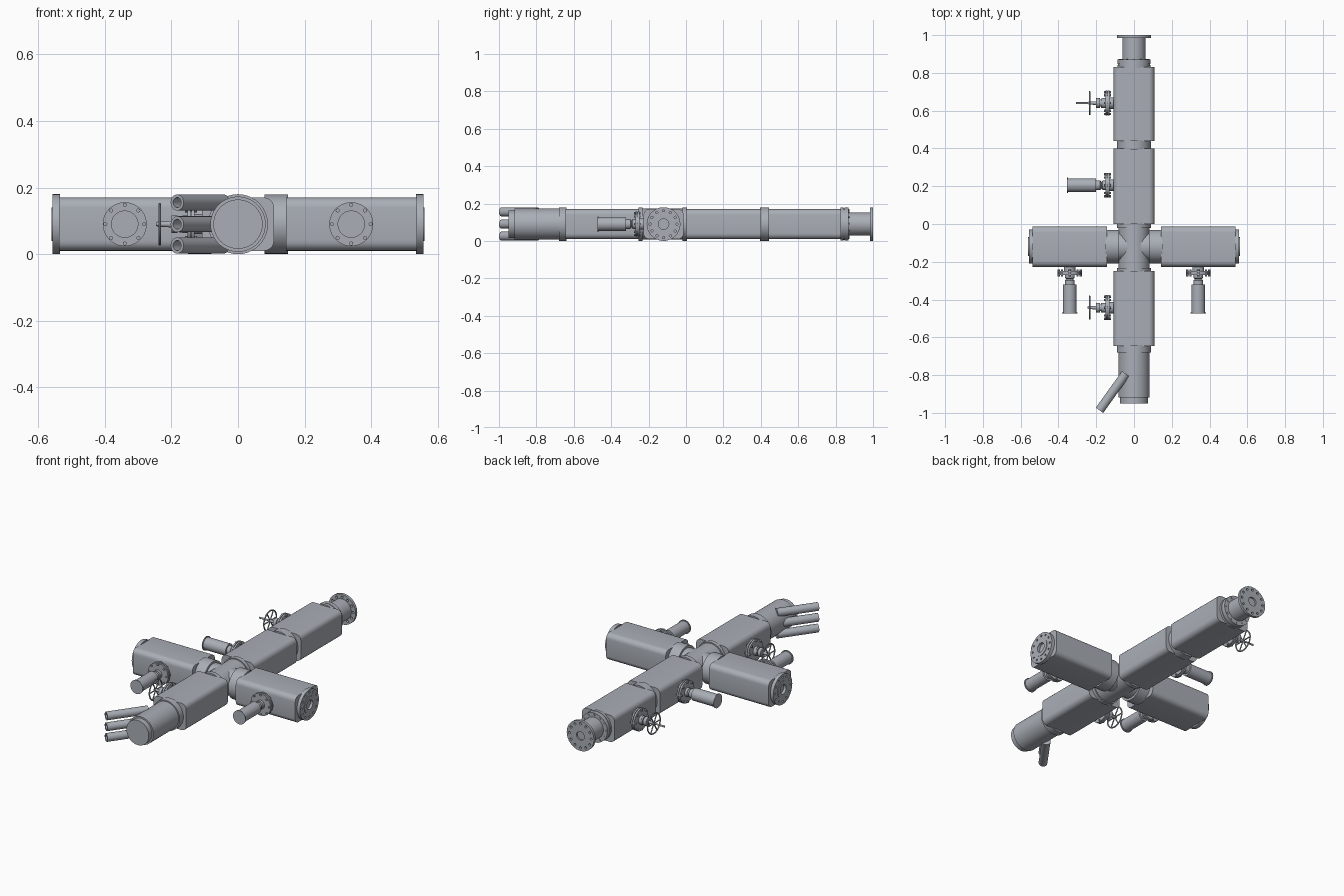
import bpy, bmesh, math
from mathutils import Vector, Matrix

if "Cube" in bpy.data.objects:
    bpy.data.objects.remove(bpy.data.objects["Cube"])

Z = 0.09  # height of every pipe axis
steel = bpy.data.materials.new("dark_steel")
steel.diffuse_color = (0.40, 0.425, 0.47, 1)
steel.use_nodes = True
steel.node_tree.nodes["Principled BSDF"].inputs["Base Color"].default_value = steel.diffuse_color


def finish(name, bm):
    bmesh.ops.remove_doubles(bm, verts=bm.verts, dist=1e-6)
    bmesh.ops.recalc_face_normals(bm, faces=bm.faces)
    me = bpy.data.meshes.new(name)
    bm.to_mesh(me)
    bm.free()
    ob = bpy.data.objects.new(name, me)
    bpy.context.collection.objects.link(ob)
    return ob


def frame(origin, axis):
    # local z runs along the axis
    return Matrix.Translation(origin) @ Vector(axis).to_track_quat('Z', 'Y').to_matrix().to_4x4()


def add_lathe(bm, mat, profile, segs=40):
    # profile points are (distance along axis, radius)
    rings = []
    for t, r in profile:
        rings.append([bm.verts.new(mat @ Vector((r * math.cos(a), r * math.sin(a), t)))
                      for a in (2 * math.pi * i / segs for i in range(segs))])
    for a, b in zip(rings, rings[1:]):
        for i in range(segs):
            j = (i + 1) % segs
            bm.faces.new((a[i], a[j], b[j], b[i]))
    bm.faces.new(rings[0])
    bm.faces.new(rings[-1])


def lathe(name, origin, axis, profile, segs=40):
    bm = bmesh.new()
    add_lathe(bm, frame(origin, axis), profile, segs)
    return finish(name, bm)


def ring_of_rods(name, origin, axis, radius, r, t0, t1, count, segs=10):
    bm = bmesh.new()
    m = frame(origin, axis)
    for i in range(count):
        a = 2 * math.pi * i / count
        off = Matrix.Translation((radius * math.cos(a), radius * math.sin(a), 0))
        add_lathe(bm, m @ off, [(t0, r), (t1, r)], segs)
    return finish(name, bm)


def drill(ob, cutter):
    mod = ob.modifiers.new("holes", 'BOOLEAN')
    mod.operation = 'DIFFERENCE'
    mod.solver = 'EXACT'
    mod.object = cutter
    bpy.context.view_layer.objects.active = ob
    bpy.ops.object.modifier_apply(modifier=mod.name)
    bpy.data.objects.remove(cutter)


def block(name, centre, length, along):
    # valve body: rounded rectangle section, rounded along its length only
    bm = bmesh.new()
    size = (0.216, length, 0.16) if along == 1 else (length, 0.214, 0.16)
    bmesh.ops.create_cube(bm, size=1, matrix=Matrix.Translation(centre) @ Matrix.Diagonal((*size, 1)))
    edges = [e for e in bm.edges if abs((e.verts[0].co - e.verts[1].co)[along]) > 0.1]
    bmesh.ops.bevel(bm, geom=edges, offset=0.03, segments=5, profile=0.5, affect='EDGES')
    return finish(name, bm)


def bonnet(name, origin, axis):
    # round bolted flange on a short neck
    lathe(name + "_bonnet", origin, axis,
          [(-0.01, 0.03), (0.023, 0.03), (0.023, 0.066), (0.032, 0.066), (0.032, 0.06),
           (0.036, 0.06), (0.036, 0.066), (0.045, 0.066), (0.045, 0.026), (0.06, 0.026)])
    ring_of_rods(name + "_bonnet_bolts", origin, axis, 0.058, 0.006, 0.016, 0.052, 8)


def actuator(name, origin, axis):
    bonnet(name, origin, axis)
    lathe(name + "_actuator", origin, axis,
          [(0.045, 0.026), (0.058, 0.026), (0.066, 0.017), (0.072, 0.026), (0.095, 0.026),
           (0.095, 0.036), (0.242, 0.036), (0.242, 0.041), (0.248, 0.041)])


def handwheel(name, origin, axis, stem_end):
    bonnet(name, origin, axis)
    lathe(name + "_stem", origin, axis,
          [(0.045, 0.025), (0.068, 0.025), (0.068, 0.018), (0.074, 0.018), (0.074, 0.026),
           (0.093, 0.026), (0.093, 0.01), (0.118, 0.008), (0.135, 0.008),
           (0.135, 0.005), (stem_end, 0.005)], 24)
    m = frame(Vector(origin) + Vector(axis) * 0.128, axis)
    bpy.ops.mesh.primitive_torus_add(major_radius=0.06, minor_radius=0.004,
                                     major_segments=40, minor_segments=10)
    rim = bpy.context.object
    rim.name = name + "_wheel_rim"
    rim.matrix_world = m
    bm = bmesh.new()
    for i in range(6):
        rot = Matrix.Rotation(math.pi * i / 3, 4, 'Z') @ Matrix.Rotation(math.pi / 2, 4, 'Y')
        add_lathe(bm, m @ rot, [(0.004, 0.0035), (0.06, 0.0035)], 8)
    finish(name + "_wheel_spokes", bm)


# Main line of valve bodies
for nm, y0, y1 in (("upper_body", 0.44, 0.83), ("middle_body", 0.0, 0.40), ("lower_body", -0.645, -0.25)):
    block(nm, (0, (y0 + y1) / 2, Z), y1 - y0, 1)
lathe("body_joint", (0, 0.40, Z), (0, 1, 0), [(-0.005, 0.09), (0.045, 0.09)])

# Cross fitting in the centre: plain run, side collars on narrow necks
lathe("cross_run", (0, -0.25, Z), (0, 1, 0),
      [(-0.005, 0.09), (0.018, 0.09), (0.018, 0.083), (0.23, 0.083), (0.23, 0.09), (0.255, 0.09)])
lathe("cross_branch", (-0.15, -0.12, Z), (1, 0, 0),
      [(0, 0.089), (0.07, 0.089), (0.07, 0.076), (0.23, 0.076), (0.23, 0.089), (0.3, 0.089)])

# Top pipe with end flange
lathe("top_adapter", (0, 0.825, Z), (0, 1, 0),
      [(0, 0.088), (0.018, 0.088), (0.018, 0.084), (0.022, 0.084), (0.022, 0.088),
       (0.045, 0.088), (0.045, 0.062), (0.165, 0.062)])
ring_of_rods("adapter_bolts", (0, 0.87, Z), (0, 1, 0), 0.075, 0.006, -0.005, 0.003, 12)
flange = lathe("top_flange", (0, 0.984, Z), (0, 1, 0),
               [(0, 0.09), (0.016, 0.09), (0.016, 0.026), (0.002, 0.026)])
drill(flange, ring_of_rods("cutter", (0, 0.984, Z), (0, 1, 0), 0.072, 0.007, -0.01, 0.03, 12, 12))

# Bottom barrel and cap
lathe("bottom_barrel", (0, -0.64, Z), (0, -1, 0),
      [(0, 0.09), (0.04, 0.09), (0.04, 0.083), (0.278, 0.083), (0.278, 0.074), (0.31, 0.074)])

# Three slanted hollow outlet pipes
direction = Vector((-0.142, -0.198, 0)).normalized()
for i, z in enumerate((0.026, 0.09, 0.155)):
    lathe(f"outlet_pipe_{i + 1}", (-0.044, -0.793, z), direction,
          [(0, 0.024), (0.238, 0.024), (0.238, 0.015), (0.02, 0.015)], 24)

# Side wings, each with end flange and actuator
for side, s in (("left", -1), ("right", 1)):
    block(side + "_wing_body", (s * 0.341, -0.12, Z), 0.394, 0)
    end = lathe(side + "_wing_flange", (s * 0.534, -0.12, Z), (s, 0, 0),
                [(0, 0.09), (0.023, 0.09), (0.023, 0.05), (0.026, 0.05), (0.026, 0.028), (0.01, 0.028)])
    drill(end, ring_of_rods("cutter", (s * 0.534, -0.12, Z), (s, 0, 0), 0.072, 0.006, 0.012, 0.04, 12, 12))
    actuator(side + "_wing", (s * 0.34, -0.226, Z), (0, -1, 0))

# Controls on the left of the main line
handwheel("upper_valve", (-0.107, 0.64, Z), (-1, 0, 0), 0.2)
actuator("middle_valve", (-0.107, 0.205, Z), (-1, 0, 0))
handwheel("lower_valve", (-0.107, -0.443, Z), (-1, 0, 0), 0.139)

# One dark steel finish; smooth curved surfaces, keep edges sharp
for ob in bpy.context.scene.objects:
    ob.data.materials.clear()
    ob.data.materials.append(steel)
bpy.ops.object.select_all(action='SELECT')
bpy.context.view_layer.objects.active = bpy.context.scene.objects[0]
bpy.ops.object.shade_smooth_by_angle(angle=math.radians(35))
